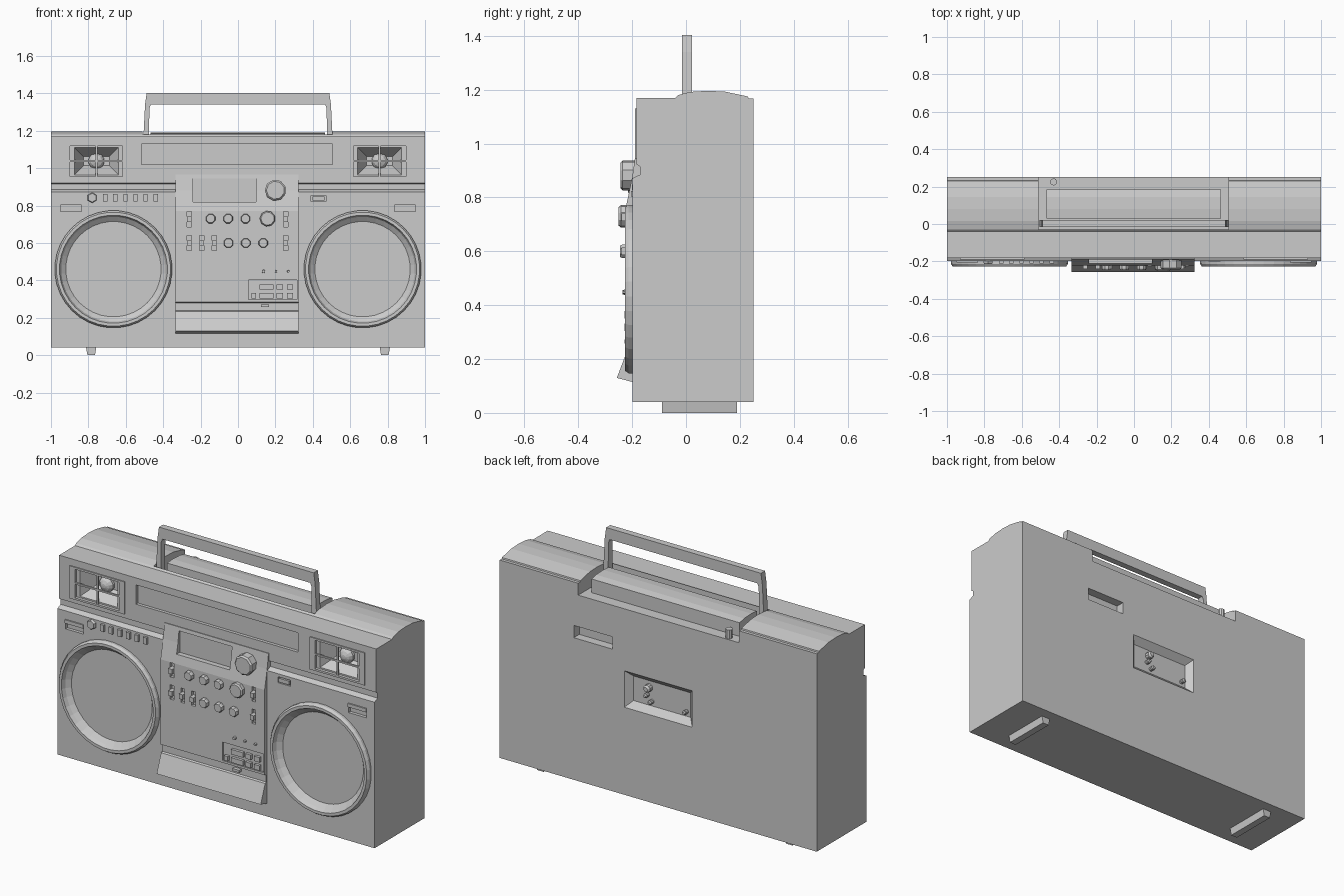
import bpy, bmesh, math

if "Cube" in bpy.data.objects:
    bpy.data.objects.remove(bpy.data.objects["Cube"], do_unlink=True)

grey = bpy.data.materials.new("plain_grey")
grey.use_nodes = True
grey.diffuse_color = (0.6, 0.6, 0.6, 1)
grey.node_tree.nodes["Principled BSDF"].inputs["Base Color"].default_value = (0.6, 0.6, 0.6, 1)


def finish(name, bm):
    bmesh.ops.recalc_face_normals(bm, faces=bm.faces)
    mesh = bpy.data.meshes.new(name)
    bm.to_mesh(mesh)
    bm.free()
    mesh.materials.append(grey)
    ob = bpy.data.objects.new(name, mesh)
    bpy.context.collection.objects.link(ob)
    return ob


def extrude(name, points, start, end, axis="x"):
    """Extrude a (y, z) profile along x, or an (x, z) profile along y."""
    bm = bmesh.new()
    place = (lambda p, t: (t, *p)) if axis == "x" else (lambda p, t: (p[0], t, p[1]))
    a, b = [[bm.verts.new(place(p, t)) for p in points] for t in (start, end)]
    bm.faces.new(a)
    bm.faces.new(b)
    for i in range(len(a)):
        j = (i + 1) % len(a)
        bm.faces.new((a[i], a[j], b[j], b[i]))
    return finish(name, bm)


def block(name, x, z, w, h, y0, y1, inset=0.0):
    """Box from y0 to y1; its y1 end may be smaller by an inset."""
    bm = bmesh.new()
    rings = []
    for y, s in ((y0, 0), (y1, inset)):
        u, v = w / 2 - s, h / 2 - s
        rings.append([bm.verts.new((x + i * u, y, z + k * v))
                      for i, k in ((-1, -1), (1, -1), (1, 1), (-1, 1))])
    a, b = rings
    bm.faces.new(a)
    bm.faces.new(b)
    for i in range(4):
        j = (i + 1) % 4
        bm.faces.new((a[i], a[j], b[j], b[i]))
    return finish(name, bm)


def lathe(name, x, z, profile, sides):
    """Turn a (radius, y) profile around an axis running front to back."""
    bm = bmesh.new()
    rings = []
    for r, y in profile:
        rings.append([bm.verts.new((x + r * math.cos(2 * math.pi * (i + .5) / sides), y,
                                    z + r * math.sin(2 * math.pi * (i + .5) / sides)))
                      for i in range(sides)])
    for a, b in zip(rings, rings[1:]):
        for i in range(sides):
            j = (i + 1) % sides
            bm.faces.new((a[i], a[j], b[j], b[i]))
    bm.faces.new(rings[0])
    bm.faces.new(rings[-1])
    return finish(name, bm)


def cut(targets, cutter):
    for target in targets:
        mod = target.modifiers.new("cut", "BOOLEAN")
        mod.operation, mod.solver, mod.object = "DIFFERENCE", "EXACT", cutter
        bpy.context.view_layer.objects.active = target
        bpy.ops.object.modifier_apply(modifier=mod.name)
    bpy.data.objects.remove(cutter, do_unlink=True)


# Cabinet with front groove and arched rear top
body = extrude("cabinet", [
    (-.198, .04), (-.198, .872), (-.17, .885), (-.17, .915), (-.183, .922), (-.183, 1.17),
    (-.04, 1.17), (-.03, 1.18), (.015, 1.192), (.08, 1.196), (.145, 1.193), (.23, 1.175),
    (.232, 1.168), (.25, 1.168), (.25, .04)], -1, 1)

# Centre control panel with sloped top and projecting cassette flap
panel = extrude("control_panel", [
    (-.15, .965), (-.187, .965), (-.199, .88), (-.222, .77), (-.222, .285), (-.207, .28),
    (-.207, .24), (-.217, .235), (-.257, .13), (-.2, .115), (-.15, .115)], -.333, .323)

# Handle well, tuner window, display, rear slot and rear socket bay
cut([body], extrude("well", [(-.03, 1.1), (.3, 1.1), (.3, 1.3), (-.03, 1.3)], -.51, .505))
cut([body], block("tuner", -.005, 1.075, 1.02, .11, -.3, -.165))
cut([body, panel], block("display", -.072, .882, .335, .125, -.3, -.182))
cut([body], block("rear_slot", .41, .885, .245, .07, .3, .2))
cut([body], block("socket_bay", 0, .643, .43, .21, .251, .215, .035))
cut([panel], block("key_bay", .186, .35, .258, .105, -.3, -.212))

for side in (-1, 1):
    tag = "left" if side > 0 else "right"
    # Woofer with raised rim, cone and dome
    x, z = side * .666, .46
    cut([body], lathe("hole", x, z, [(.3, -.4), (.3, 0)], 36))
    lathe(tag + "_woofer", x, z, [
        (.314, -.185), (.314, -.213), (.305, -.227), (.289, -.227), (.28, -.205),
        (.18, -.125), (.063, -.055), (.058, -.075), (.04, -.09), (.018, -.097), (.001, -.099)], 36)

    # Horn tweeter with frame, cross bars and dome
    x, z = side * .757, 1.038
    frame = block(tag + "_tweeter_frame", x, z, .345, .185, -.175, -.189)
    cut([frame], block("opening", x, z, .28, .163, -.3, -.1))
    cut([body], block("horn", x, z, .28, .163, -.19, -.172))
    throat = block("throat", x, z, .24, .15, -.175, -.09, .05)
    cut([body], throat)
    block(tag + "_tweeter_upright", x, z, .009, .163, -.188, -.178)
    block(tag + "_tweeter_crossbar", x, z, .28, .009, -.188, -.178)
    lathe(tag + "_tweeter_dome", x, z, [
        (.043, -.085), (.043, -.105), (.03, -.122), (.012, -.13), (.001, -.131)], 12)

    # Corner grip: recess with a lip
    x = side * .892
    cut([body], block("grip", x, .797, .112, .055, -.3, -.18))
    block(tag + "_grip_lip", x, .814, .115, .02, -.205, -.18)

    # Tapered foot
    x = side * .785
    extrude(tag + "_foot", [(x - .028, .045), (x - .02, 0), (x + .02, 0), (x + .028, .045)],
            -.09, .19, "y")

# Raised rear lid inside the handle well
extrude("top_lid", [(.03, 1.09), (.03, 1.186), (.08, 1.19), (.145, 1.187), (.185, 1.178),
                    (.185, 1.09)], -.468, .466)

# Carrying handle
half = [(.505, 1.1), (.505, 1.18), (.497, 1.34), (.488, 1.403)]
inner = [(.466, 1.34), (.474, 1.32), (.476, 1.1)]
outline = half[:] + [(-x, z) for x, z in reversed(half)]
outline += [(-x, z) for x, z in reversed(inner)] + inner
extrude("handle", outline, -.015, .022, "y")

# Aerial stub
bpy.ops.mesh.primitive_cylinder_add(vertices=10, radius=.019, depth=.06, location=(-.43, .225, 1.12))
stub = bpy.context.object
stub.name = "aerial_stub"
stub.data.materials.append(grey)


def knob(name, x, z, r, back, front, sides=8):
    lathe(name, x, z, [(r, back), (r, front + .008), (r * .85, front)], sides)


# Knobs on the control panel and the cabinet
knob("volume_knob", .2, .882, .057, -.18, -.243, 9)
knob("tuning_knob", .158, .73, .042, -.2, -.25, 9)
for i in range(3):
    knob("upper_knob", -.146 + i * .093, .73, .027, -.2, -.245)
    knob("lower_knob", -.051 + i * .093, .6, .027, -.2, -.245)
    knob("indicator", .137 + i * .066, .448, .01 if i == 0 else .007, -.2, -.235, 6)
knob("power_knob", -.78, .842, .028, -.19, -.215, 6)

# Slide switches: slot and tab
for x, z in ((-.26, .727), (.255, .727), (-.26, .6), (-.193, .6), (-.126, .6), (.255, .6)):
    cut([panel], block("slot", x, z, .024, .082, -.3, -.205))
    block("slide_tab", x, z, .024, .028, -.24, -.2)

# Push buttons on the cabinet
for i in range(6):
    block("push_button", -.71 + i * .054, .842, .022, .038, -.212, -.19)
cut([body], block("socket", .43, .838, .08, .034, -.3, -.185))
block("front_socket", .43, .838, .066, .022, -.2, -.18)

# Key block and cassette latch
for z in (.365, .318):
    for x, w in ((.153, .075), (.223, .034), (.278, .034)):
        block("key", x, z, w, .028, -.228, -.2)
block("small_key", .083, .318, .024, .028, -.228, -.2)
block("flap_latch", .145, .265, .042, .014, -.228, -.2)

# Rear sockets
for x, z, r in ((.08, .675, .021), (.09, .632, .012), (.062, .6, .012), (-.155, .6, .012)):
    lathe("rear_socket", x, z, [(r, .2), (r, .24), (r * .6, .24 + r / 2)], 10)
